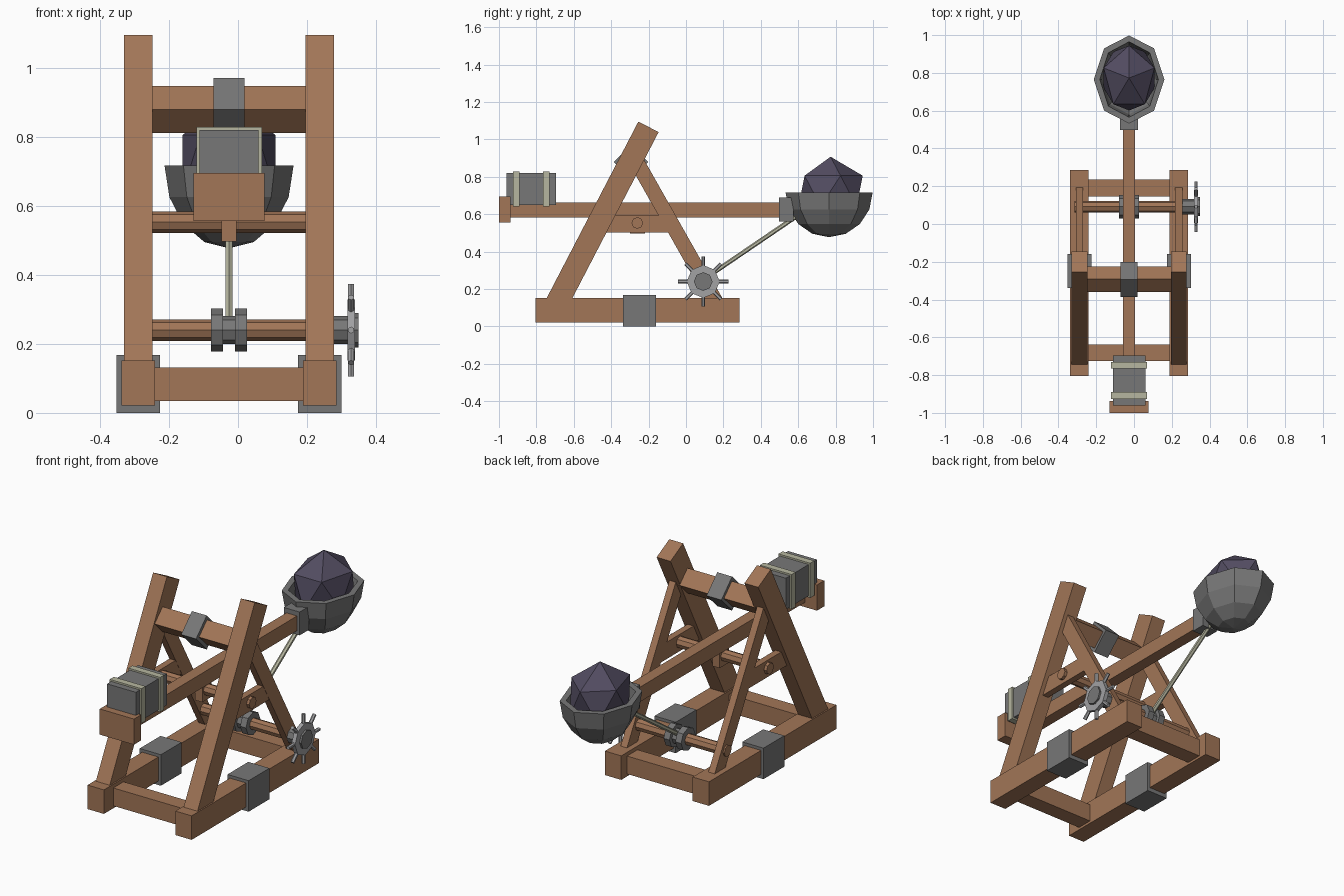
import bpy, bmesh, math
from mathutils import Vector, Matrix

if "Cube" in bpy.data.objects:
    bpy.data.objects.remove(bpy.data.objects["Cube"])

CX = -0.026   # frame centre line; the crank wheel sticks out on one side
SIDE = 0.263  # distance of the side frames from the centre line


def material(name, rgb):
    m = bpy.data.materials.new(name)
    m.diffuse_color = (*rgb, 1)
    m.use_nodes = True
    m.node_tree.nodes["Principled BSDF"].inputs["Base Color"].default_value = m.diffuse_color
    return m


WOOD = material("wood", (0.36, 0.18, 0.095))
IRON = material("iron", (0.185, 0.185, 0.185))
STEEL = material("pale_steel", (0.36, 0.36, 0.37))
ROPE = material("rope", (0.47, 0.47, 0.35))
STONE = material("dark_stone", (0.085, 0.073, 0.12))


def make(name, bm, mat):
    bmesh.ops.recalc_face_normals(bm, faces=bm.faces)
    mesh = bpy.data.meshes.new(name)
    bm.to_mesh(mesh)
    bm.free()
    mesh.materials.append(mat)
    ob = bpy.data.objects.new(name, mesh)
    bpy.context.collection.objects.link(ob)
    return ob


def box(name, mat, x, y, z, tilt=0):
    """Box from (min, max) ranges, tilted around x through its centre."""
    bm = bmesh.new()
    size = [r[1] - r[0] for r in (x, y, z)]
    mid = [(r[0] + r[1]) / 2 for r in (x, y, z)]
    bmesh.ops.create_cube(bm, size=1, matrix=Matrix.Translation(mid)
                          @ Matrix.Rotation(tilt, 4, 'X') @ Matrix.Diagonal((*size, 1)))
    return make(name, bm, mat)


def about(c, w):
    return (c - w / 2, c + w / 2)


def beam(name, mat, x, width, depth, a, b):
    """Square timber in the side plane from a to b, given as (y, z)."""
    dy, dz = b[0] - a[0], b[1] - a[1]
    return box(name, mat, about(x, width), about((a[0] + b[0]) / 2, depth),
               about((a[1] + b[1]) / 2, math.hypot(dy, dz)), -math.atan2(dy, dz))


def rod(name, mat, a, b, r, sides=8):
    a, b = Vector(a), Vector(b)
    d = b - a
    bm = bmesh.new()
    bmesh.ops.create_cone(bm, cap_ends=True, segments=sides, radius1=r, radius2=r, depth=d.length,
                          matrix=Matrix.Translation((a + b) / 2)
                          @ d.to_track_quat('Z', 'Y').to_matrix().to_4x4())
    return make(name, bm, mat)


def xrod(name, mat, x0, x1, y, z, r, sides=8):
    return rod(name, mat, (x0, y, z), (x1, y, z), r, sides)


# Side frames
for label, s in (("left", -1), ("right", 1)):
    x = CX + s * SIDE
    box(label + "_base_rail", WOOD, about(x, 0.098), (-0.805, 0.286), (0.022, 0.152))
    box(label + "_base_clamp", IRON, about(x, 0.127), (-0.338, -0.16), (0, 0.168))
    beam(label + "_main_post", WOOD, x, 0.083, 0.122, (-0.708, 0.09), (-0.2005, 1.067))
    beam(label + "_rear_brace", WOOD, x, 0.038, 0.08, (0.172, 0.11), (-0.275, 0.90))
    box(label + "_axle_bar", WOOD, about(x, 0.036), (-0.44, -0.07), (0.503, 0.594))

# Cross timbers
box("front_cross_beam", WOOD, about(CX, 0.48), (-0.725, -0.637), (0.035, 0.132))
box("rear_cross_beam", WOOD, about(CX, 0.48), (0.146, 0.236), (0.035, 0.132))
box("top_cross_beam", WOOD, about(CX, 0.46), about(-0.292, 0.096), about(0.879, 0.096), math.radians(45))
box("arm_stop_pad", IRON, about(CX, 0.089), about(-0.294, 0.13), about(0.879, 0.13), math.radians(45))

# Throwing arm, its axle and the pivot block
box("throwing_arm", WOOD, about(CX, 0.064), (-0.96, 0.51), (0.583, 0.663))
xrod("arm_axle", WOOD, CX - 0.297, CX + 0.297, -0.26, 0.553, 0.031)
box("pivot_block", WOOD, about(CX, 0.044), about(-0.26, 0.08), (0.497, 0.60))

# Counterweight strapped to the front end of the arm
box("arm_end_block", WOOD, about(CX, 0.205), (-1.0, -0.938), (0.556, 0.695))
box("counterweight", IRON, about(CX, 0.172), (-0.96, -0.695), (0.65, 0.82))
for i, y in enumerate((-0.908, -0.748)):
    box("counterweight_strap_%d" % (i + 1), ROPE, about(CX, 0.19), about(y, 0.035), (0.641, 0.829))

# Bowl: lower half of a low-poly sphere with a thick wall
BOWL_Y, RIM = 0.765, 0.717
bm = bmesh.new()
RINGS, SEG = 4, 8


def shell(rx, ry, depth):
    rings = []
    for i in range(RINGS):
        t = i / RINGS * math.pi / 2
        rings.append([bm.verts.new((CX + rx * math.cos(t) * math.cos(a),
                                    BOWL_Y + ry * math.cos(t) * math.sin(a),
                                    RIM - depth * math.sin(t)))
                      for a in (j * math.tau / SEG for j in range(SEG))])
    pole = bm.verts.new((CX, BOWL_Y, RIM - depth))
    for i in range(RINGS):
        for j in range(SEG):
            k = (j + 1) % SEG
            if i < RINGS - 1:
                bm.faces.new((rings[i][j], rings[i][k], rings[i + 1][k], rings[i + 1][j]))
            else:
                bm.faces.new((rings[i][j], rings[i][k], pole))
    return rings[0]


outer = shell(0.187, 0.233, 0.24)
inner = shell(0.155, 0.2, 0.208)
for j in range(SEG):
    k = (j + 1) % SEG
    bm.faces.new((outer[j], outer[k], inner[k], inner[j]))
make("bowl", bm, IRON)
box("bowl_socket", IRON, about(CX, 0.095), (0.497, 0.575), (0.562, 0.688))

# Boulder
bm = bmesh.new()
bmesh.ops.create_icosphere(bm, subdivisions=1, radius=1,
                           matrix=Matrix.Translation((CX, 0.773, 0.724))
                           @ Matrix.Diagonal((0.158, 0.192, 0.183, 1))
                           @ Matrix.Rotation(math.radians(90), 4, 'Z'))
make("boulder", bm, STONE)

# Winch: axle, drum, rope
WY, WZ = 0.092, 0.24
xrod("winch_axle", WOOD, -0.316, 0.27, WY, WZ, 0.031)
xrod("winch_drum", IRON, CX - 0.04, CX + 0.04, WY, WZ, 0.041)
for label, s in (("left", -1), ("right", 1)):
    c = CX + s * 0.035
    xrod(label + "_drum_flange", IRON, c - 0.0175, c + 0.0175, WY, WZ, 0.062)
rod("pull_rope", ROPE, (CX, 0.11, 0.262), (CX, 0.585, 0.585), 0.012, 6)

# Crank wheel with eight pegs
xrod("crank_hub", IRON, 0.257, 0.33, WY, WZ, 0.041)
xrod("crank_wheel", STEEL, 0.317, 0.339, WY, WZ, 0.088)
xrod("crank_hub_cap", IRON, 0.325, 0.349, WY, WZ, 0.05)
for i in range(8):
    a = i * math.tau / 8
    dy, dz = math.cos(a), math.sin(a)
    rod("crank_peg_%d" % (i + 1), STEEL, (0.328, WY + 0.05 * dy, WZ + 0.05 * dz),
        (0.328, WY + 0.134 * dy, WZ + 0.134 * dz), 0.01, 6)
